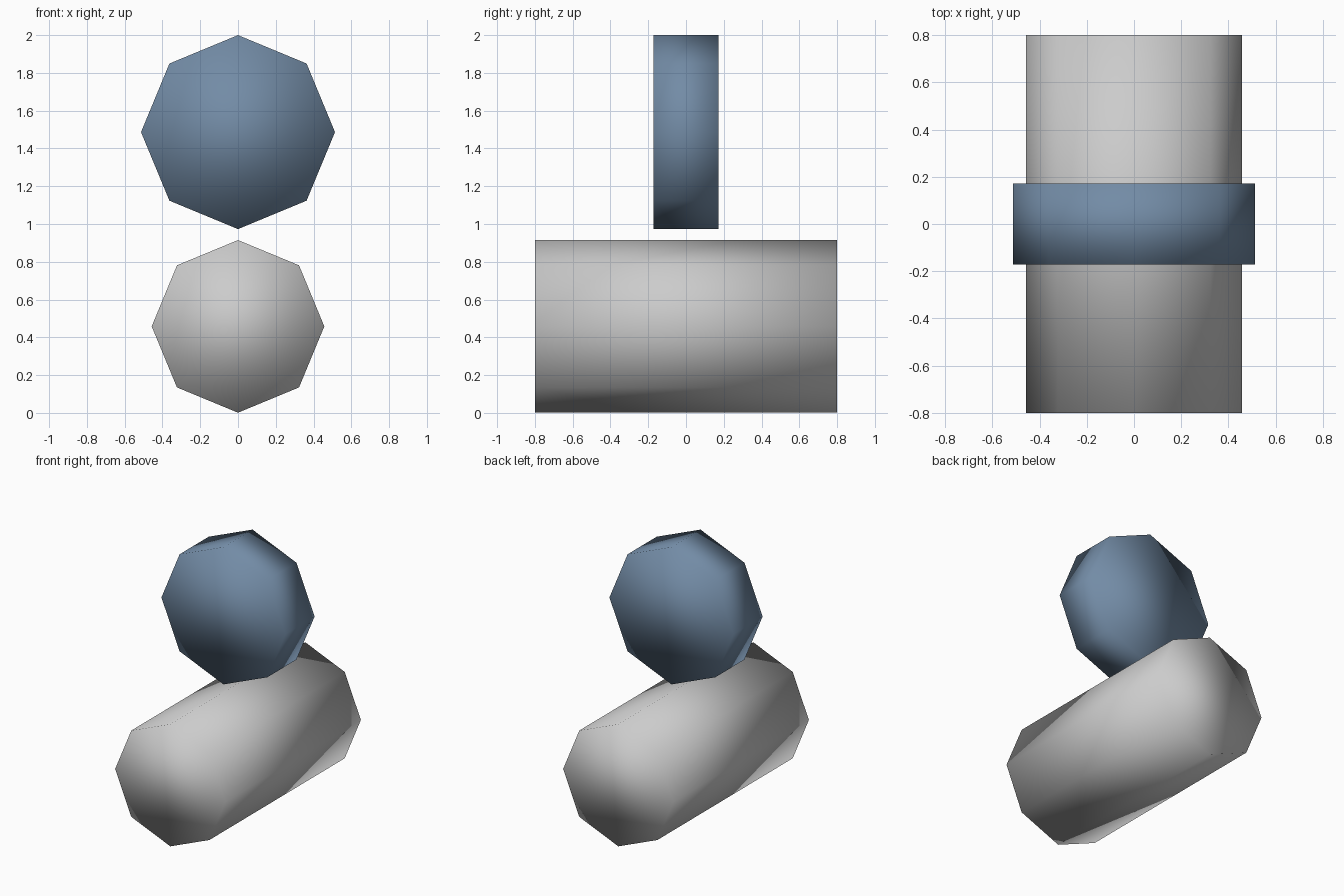
import bpy
import math

if "Cube" in bpy.data.objects:
    bpy.data.objects.remove(bpy.data.objects["Cube"])


def octagonal_drum(name, radius, length, z, color=None):
    """Eight-sided closed drum lying along y, with a corner pointing up."""
    bpy.ops.mesh.primitive_cylinder_add(
        vertices=8, radius=radius, depth=length,
        location=(0, 0, z), rotation=(math.pi / 2, 0, 0))
    obj = bpy.context.object
    obj.name = name
    bpy.ops.object.transform_apply(location=False, rotation=True, scale=False)
    bpy.ops.object.shade_smooth()
    if color:
        mat = bpy.data.materials.new(name + "_paint")
        mat.diffuse_color = color
        mat.use_nodes = True
        mat.node_tree.nodes["Principled BSDF"].inputs["Base Color"].default_value = mat.diffuse_color
        obj.data.materials.append(mat)
    return obj


# Long grey drum at the bottom
octagonal_drum("lower_drum", 0.457, 1.6, 0.458)

# Short, wider blue disc floating just above it
octagonal_drum("upper_disc", 0.5135, 0.344, 1.4865, (0.17, 0.26, 0.38, 1))
